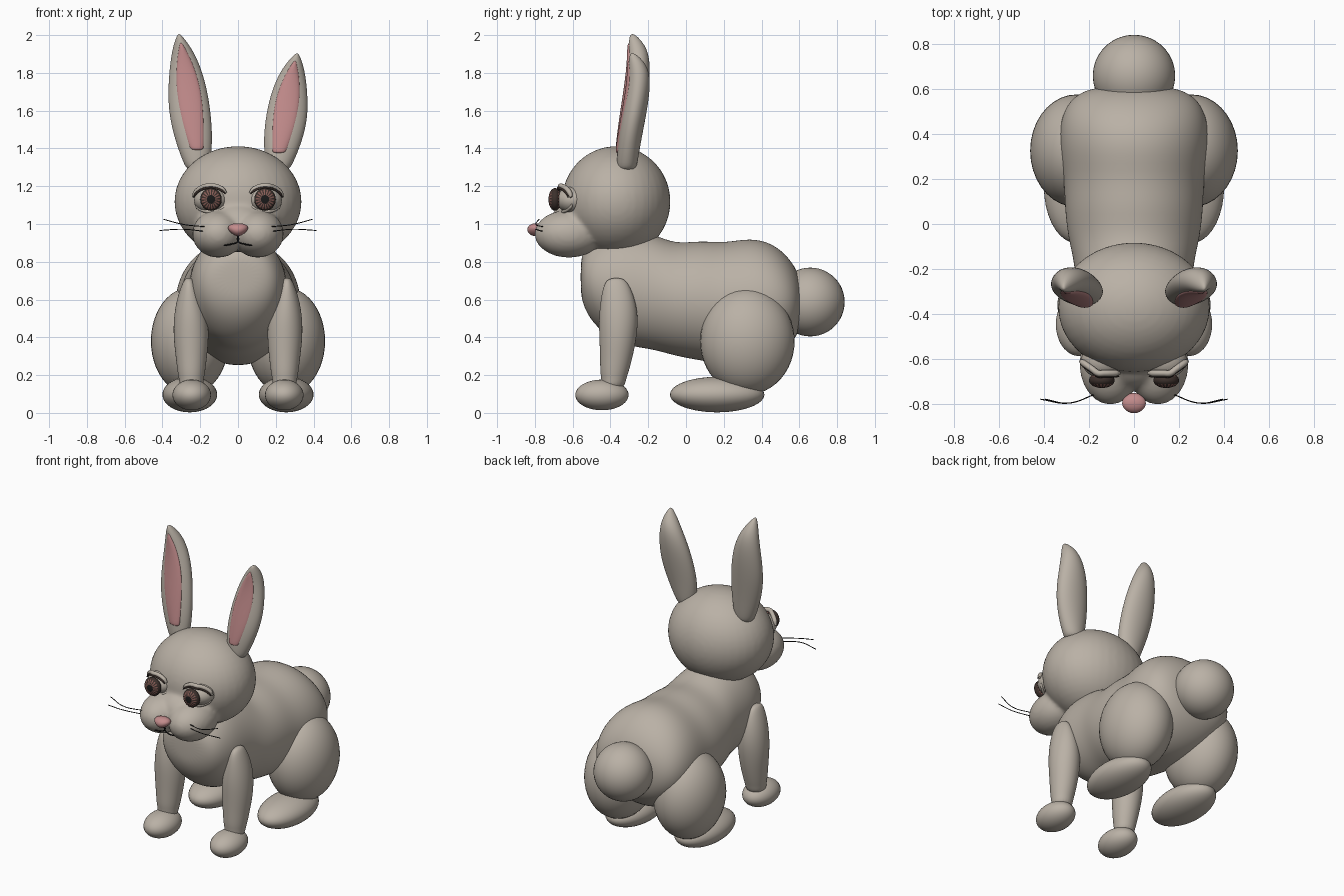
import bpy, bmesh
from math import pi, sin, cos, atan2, hypot
from mathutils import Matrix, Vector

if "Cube" in bpy.data.objects:
    bpy.data.objects.remove(bpy.data.objects["Cube"], do_unlink=True)


def material(name, rgb):
    m = bpy.data.materials.new(name)
    m.use_nodes = True
    m.diffuse_color = (*rgb, 1)
    m.node_tree.nodes["Principled BSDF"].inputs["Base Color"].default_value = (*rgb, 1)
    return m


FUR = material("warm_grey_fur", (0.49, 0.44, 0.38))
PINK = material("soft_pink", (0.54, 0.26, 0.26))
DARK = material("dark_brown", (0.045, 0.03, 0.025))
RUST = material("iris_rust", (0.25, 0.11, 0.095))
BLACK = material("black", (0.01, 0.01, 0.01))


def finish(name, bm, *mats):
    bmesh.ops.recalc_face_normals(bm, faces=bm.faces)
    for f in bm.faces:
        f.smooth = True
    me = bpy.data.meshes.new(name)
    bm.to_mesh(me)
    bm.free()
    for m in mats:
        me.materials.append(m)
    ob = bpy.data.objects.new(name, me)
    bpy.context.collection.objects.link(ob)
    return ob


def add_ball(bm, centre, radii, turn=None):
    mat = Matrix.Translation(centre) @ Matrix.Diagonal((*radii, 1)) @ (turn or Matrix())
    bmesh.ops.create_uvsphere(bm, u_segments=36, v_segments=24, radius=1, matrix=mat)


def ball(name, centre, radii, mat):
    bm = bmesh.new()
    add_ball(bm, centre, radii)
    return finish(name, bm, mat)


def loft(name, stations, mat, along_y=False, sides=20):
    """Tube through elliptical rings: (centre, half width, half depth)."""
    bm = bmesh.new()
    rings = []
    for centre, a, b in stations:
        ring = []
        for i in range(sides):
            t = 2 * pi * i / sides
            u, v = a * cos(t), b * sin(t)
            offset = Vector((u, 0, v)) if along_y else Vector((u, v, 0))
            ring.append(bm.verts.new(Vector(centre) + offset))
        rings.append(ring)
    for r, q in zip(rings, rings[1:]):
        for i in range(sides):
            j = (i + 1) % sides
            bm.faces.new((r[i], r[j], q[j], q[i]))
    bm.faces.new(rings[0])
    bm.faces.new(rings[-1])
    ob = finish(name, bm, mat)
    ob.modifiers.new("soften", 'SUBSURF').levels = 2
    ob.modifiers["soften"].render_levels = 2
    return ob


def tube(name, points, radius, mat, taper=False):
    cu = bpy.data.curves.new(name, 'CURVE')
    cu.dimensions = '3D'
    cu.bevel_depth = radius
    cu.bevel_resolution = 3
    cu.use_fill_caps = True
    sp = cu.splines.new('BEZIER')
    sp.bezier_points.add(len(points) - 1)
    for k, (bp, p) in enumerate(zip(sp.bezier_points, points)):
        bp.co = p
        bp.handle_left_type = bp.handle_right_type = 'AUTO'
        if taper and k in (0, len(points) - 1):
            bp.radius = 0.5
    cu.materials.append(mat)
    ob = bpy.data.objects.new(name, cu)
    bpy.context.collection.objects.link(ob)
    return ob


# Body: y, bottom, top, half width
body = [(-0.558, 0.64, 0.80, 0.08), (-0.545, 0.57, 0.85, 0.16), (-0.5, 0.48, 0.91, 0.215),
        (-0.4, 0.39, 0.96, 0.25), (-0.3, 0.35, 0.97, 0.26), (-0.17, 0.335, 0.95, 0.265),
        (-0.06, 0.30, 0.895, 0.295), (0.08, 0.275, 0.915, 0.31), (0.2, 0.255, 0.9, 0.312),
        (0.34, 0.245, 0.93, 0.335), (0.46, 0.28, 0.9, 0.33), (0.55, 0.35, 0.82, 0.29),
        (0.6, 0.43, 0.73, 0.21), (0.612, 0.52, 0.65, 0.1)]
loft("body", [((0, y, (lo + hi) / 2), w, (hi - lo) / 2) for y, lo, hi, w in body],
     FUR, along_y=True, sides=28)
ball("tail", (0, 0.658, 0.587), (0.183, 0.182, 0.182), FUR)

# Head and cheeks blended into one skin
bm = bmesh.new()
add_ball(bm, (0, -0.37, 1.118), (0.337, 0.288, 0.294))
add_ball(bm, (0, -0.54, 0.99), (0.18, 0.19, 0.14))
for s in (-1, 1):
    add_ball(bm, (s * 0.105, -0.62, 0.948), (0.137, 0.182, 0.126))
head = finish("head", bm, FUR)
rm = head.modifiers.new("blend", 'REMESH')
rm.mode = 'VOXEL'
rm.voxel_size = 0.013
rm.use_smooth_shade = True
sm = head.modifiers.new("soften", 'SMOOTH')
sm.factor = 0.5
sm.iterations = 8

# Nose: rounded triangle
nose = ball("nose", (0, -0.795, 0.97), (0.055, 0.045, 0.034), PINK)
for v in nose.data.vertices:
    v.co.x *= 1 + 9 * (v.co.z - 0.98)

# Ear rings: z, x, half width, y, half depth
ear = [(1.28, 0.215, 0.05, -0.315, 0.045), (1.32, 0.217, 0.072, -0.312, 0.055),
       (1.45, 0.235, 0.102, -0.302, 0.062), (1.6, 0.257, 0.114, -0.28, 0.066),
       (1.75, 0.27, 0.1, -0.257, 0.065), (1.87, 0.285, 0.073, -0.247, 0.058),
       (1.95, 0.3, 0.042, -0.26, 0.045), (2.008, 0.313, 0.006, -0.285, 0.012)]
# Pink lining: z, x, half width, y
lining = [(1.39, 0.217, 0.033, -0.355), (1.41, 0.22, 0.04, -0.355), (1.55, 0.243, 0.062, -0.338),
          (1.7, 0.26, 0.068, -0.314), (1.83, 0.279, 0.048, -0.297),
          (1.91, 0.292, 0.026, -0.294), (1.965, 0.303, 0.006, -0.292)]
for side, s, k in (("right", -1, 1.0), ("left", 1, 0.86)):
    def up(z):
        return 1.28 + (z - 1.28) * k
    loft(side + "_ear", [((s * x, y, up(z)), w, d) for z, x, w, y, d in ear], FUR)
    loft(side + "_ear_lining", [((s * x, y, up(z)), w, 0.018) for z, x, w, y in lining], PINK)

# Front leg rings: z, x, y, half width, half depth
leg = [(0.715, 0.26, -0.37, 0.015, 0.03), (0.69, 0.26, -0.37, 0.035, 0.065),
       (0.6, 0.256, -0.36, 0.07, 0.093), (0.5, 0.25, -0.357, 0.092, 0.106),
       (0.4, 0.248, -0.36, 0.095, 0.1), (0.3, 0.247, -0.368, 0.084, 0.088),
       (0.21, 0.247, -0.38, 0.073, 0.075), (0.18, 0.247, -0.382, 0.066, 0.066),
       (0.12, 0.247, -0.39, 0.06, 0.06)]

for side, s in (("right", -1), ("left", 1)):
    # Limbs
    loft(side + "_front_leg", [((s * x, y, z), a, b) for z, x, y, a, b in leg], FUR)
    ball(side + "_front_paw", (s * 0.245, -0.445, 0.095), (0.102, 0.141, 0.081), FUR)
    ball(side + "_thigh", (s * 0.255, 0.325, 0.38), (0.206, 0.25, 0.283), FUR)
    ball(side + "_hind_foot", (s * 0.255, 0.165, 0.097), (0.145, 0.25, 0.094), FUR)

    # Eye with a rayed iris
    ex, ez = s * 0.143, 1.127
    ball(side + "_eyeball", (ex, -0.6, ez), (0.09, 0.085, 0.07), FUR)
    bm = bmesh.new()
    add_ball(bm, (ex, -0.694, ez + 0.003), (0.057, 0.034, 0.06), Matrix.Rotation(pi / 2, 4, 'X'))
    for f in bm.faces:
        c = f.calc_center_median()
        dx, dz = (c.x - ex) / 0.057, (c.z - ez - 0.003) / 0.06
        r, ray = hypot(dx, dz), int((atan2(dz, dx) + pi) / (2 * pi) * 36)
        if r < 0.4:
            f.material_index = 2
        elif r < 0.88 and ray % 2:
            f.material_index = 1
    finish(side + "_iris", bm, DARK, RUST, BLACK)

    # Eyelids and lash line follow the eye
    def arc(a0, a1, rx, rz, dy):
        pts = []
        for i in range(9):
            t = a0 + (a1 - a0) * i / 8
            x = 0.145 + rx * cos(t)
            pts.append((s * x, -0.662 + dy + 0.7 * max(0, x - 0.16), 1.122 + rz * sin(t)))
        return pts
    tube(side + "_upper_lid", arc(0.25, 2.6, 0.095, 0.08, 0), 0.014, FUR, True)
    tube(side + "_lower_lid", arc(3.6, 6.0, 0.085, 0.057, 0.012), 0.009, FUR, True)
    tube(side + "_lashes", arc(0.3, 2.55, 0.094, 0.07, -0.014), 0.006, DARK, True)

    # Whiskers
    for i, (z0, z1, z2, reach) in enumerate(((0.985, 0.998, 1.025, 0.395),
                                             (0.96, 0.972, 0.966, 0.415))):
        tube(f"{side}_whisker_{i + 1}", [(s * 0.17, -0.755, z0), (s * 0.29, -0.795, z1),
                                         (s * reach, -0.778, z2)], 0.0025, BLACK)
    # Half of the mouth
    tube(side + "_mouth", [(0, -0.775, 0.94), (0, -0.772, 0.91), (s * 0.035, -0.778, 0.893),
                           (s * 0.075, -0.768, 0.887)], 0.004, BLACK)
